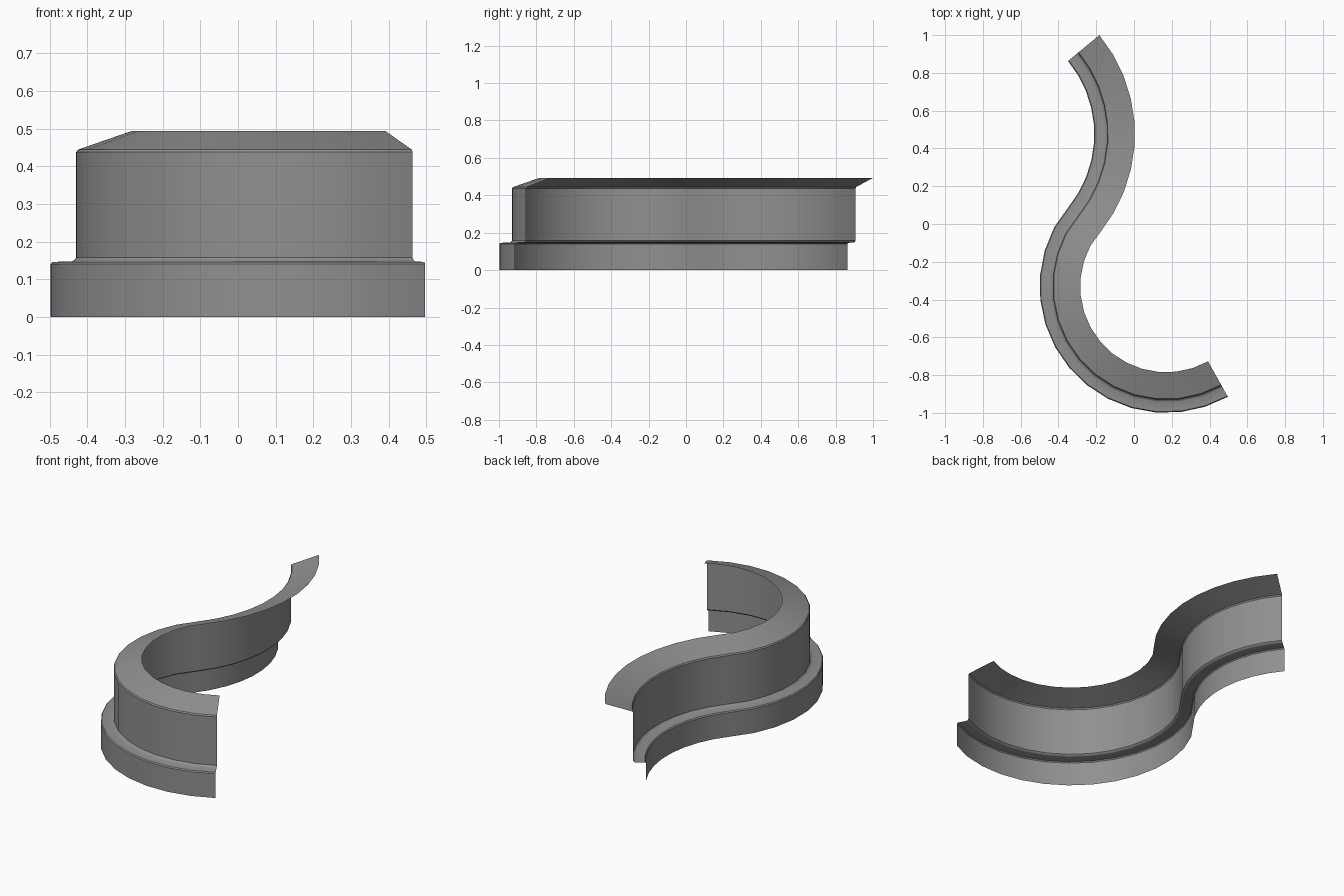
import bpy, bmesh, math

if "Cube" in bpy.data.objects:
    bpy.data.objects.remove(bpy.data.objects["Cube"])

# Cross-section of the moulding: (inset from the foot line, height)
PROFILE = [(0, 0), (0, 0.14), (0.005, 0.146), (0.055, 0.147), (0.062, 0.15),
           (0.068, 0.157), (0.068, 0.437), (0.073, 0.444), (0.215, 0.493)]

# S-shaped path: two tangent arcs as (centre, radius, inset sign, start, end, segments)
ARCS = [((-0.82, 0.475), 0.61, 1, 39.5, -39.1, 9),
        ((0.17, -0.33), 0.67, -1, 140.9, 299.2, 14)]


def path_stations():
    for i, (c, r, sign, a0, a1, n) in enumerate(ARCS):
        for k in range(1 if i else 0, n + 1):
            yield c, r, sign, math.radians(a0 + (a1 - a0) * k / n)


# Sweep the profile along the path as an open sheet
bm = bmesh.new()
rows = []
for (cx, cy), r, sign, a in path_stations():
    rows.append([bm.verts.new((cx + (r + sign * d) * math.cos(a),
                               cy + (r + sign * d) * math.sin(a), z))
                 for d, z in PROFILE])
for p, q in zip(rows, rows[1:]):
    for j in range(len(PROFILE) - 1):
        bm.faces.new((p[j], q[j], q[j + 1], p[j + 1]))

# Sloped top faces upward, walls face the stepped side
bm.normal_update()
bm.faces.ensure_lookup_table()
if bm.faces[len(PROFILE) - 2].normal.z < 0:
    bmesh.ops.reverse_faces(bm, faces=bm.faces[:])

mesh = bpy.data.meshes.new("curved_moulding")
bm.to_mesh(mesh)
bm.free()
obj = bpy.data.objects.new("curved_moulding", mesh)
bpy.context.collection.objects.link(obj)

# Dark grey finish
grey = bpy.data.materials.new("dark_grey")
grey.diffuse_color = (0.28, 0.28, 0.28, 1)
grey.use_nodes = True
grey.node_tree.nodes["Principled BSDF"].inputs["Base Color"].default_value = grey.diffuse_color
mesh.materials.append(grey)

bpy.context.view_layer.objects.active = obj
obj.select_set(True)
bpy.ops.object.shade_smooth_by_angle(angle=math.radians(30))
